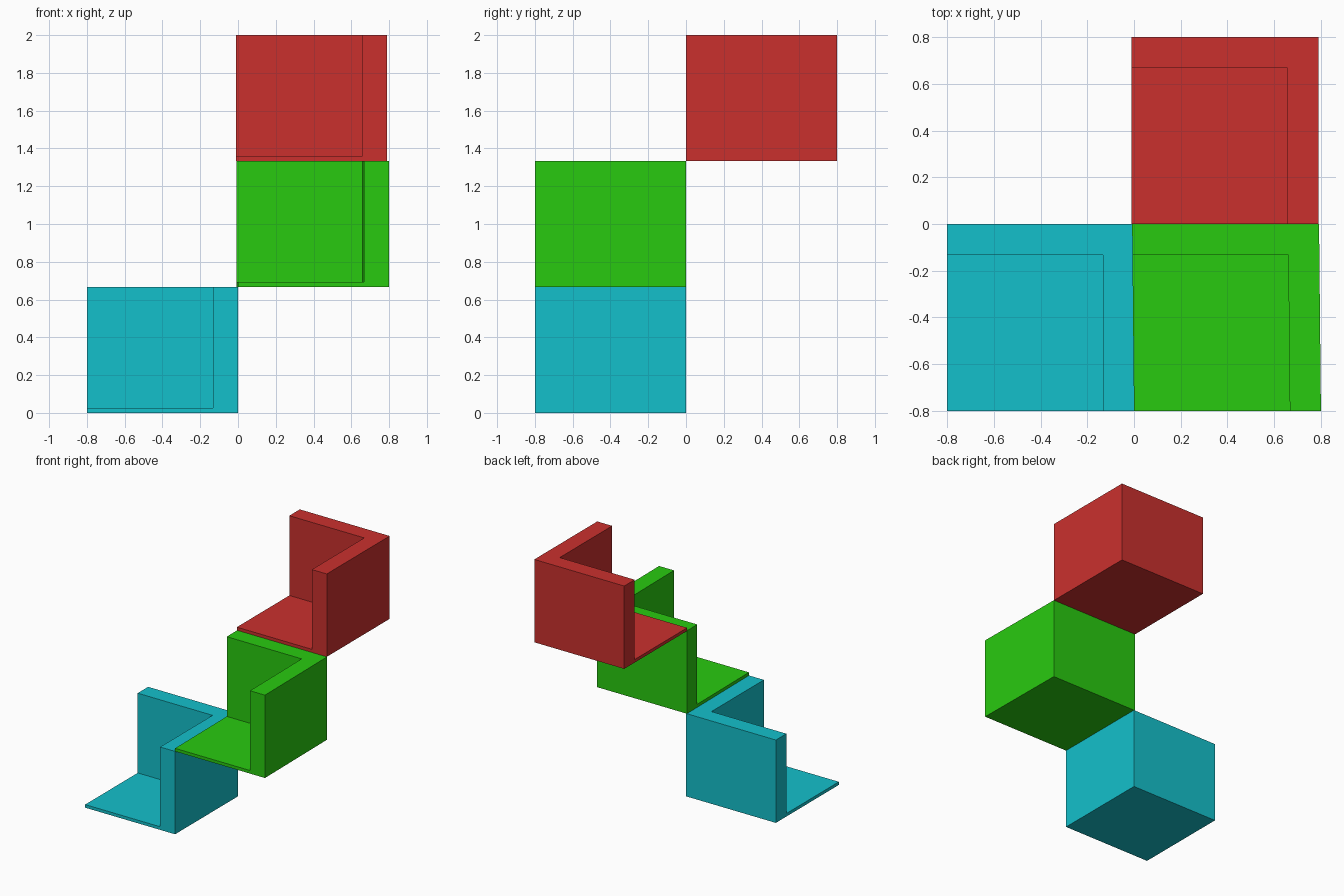
import bpy, bmesh

if "Cube" in bpy.data.objects:
    bpy.data.objects.remove(bpy.data.objects["Cube"])

SIZE, HEIGHT, WALL, FLOOR = 0.8, 2 / 3, 0.133, 0.025


def prism(name, outline, base, height, mat):
    """Extrude a flat outline straight up."""
    bm = bmesh.new()
    face = bm.faces.new([bm.verts.new((x, y, base)) for x, y in outline])
    res = bmesh.ops.extrude_face_region(bm, geom=[face])
    top = [v for v in res["geom"] if isinstance(v, bmesh.types.BMVert)]
    bmesh.ops.translate(bm, verts=top, vec=(0, 0, height))
    bmesh.ops.recalc_face_normals(bm, faces=bm.faces)
    mesh = bpy.data.meshes.new(name)
    bm.to_mesh(mesh)
    bm.free()
    mesh.materials.append(mat)
    obj = bpy.data.objects.new(name, mesh)
    bpy.context.collection.objects.link(obj)


def corner_unit(name, x, y, z, skew, color):
    """L-shaped back and right walls around a thin floor panel."""
    mat = bpy.data.materials.new(name + "_paint")
    mat.diffuse_color = (*color, 1)
    mat.use_nodes = True
    mat.node_tree.nodes["Principled BSDF"].inputs["Base Color"].default_value = mat.diffuse_color
    s, i = SIZE, SIZE - WALL

    def place(points):
        return [(x + px + skew * py / s, y + py) for px, py in points]

    prism(name + "_walls",
          place([(i, 0), (s, 0), (s, s), (0, s), (0, i), (i, i)]),
          z, HEIGHT, mat)
    prism(name + "_floor",
          place([(0, 0), (i, 0), (i, i), (0, i)]), z, FLOOR, mat)


# Three units climbing corner to corner; the middle one leans slightly in plan
corner_unit("lower_unit", -0.8, -0.8, 0, 0, (0.007, 0.53, 0.60))
corner_unit("middle_unit", 0, -0.8, HEIGHT, -0.008, (0.022, 0.59, 0.005))
corner_unit("upper_unit", -0.01, 0, 2 * HEIGHT, 0, (0.59, 0.03, 0.027))
